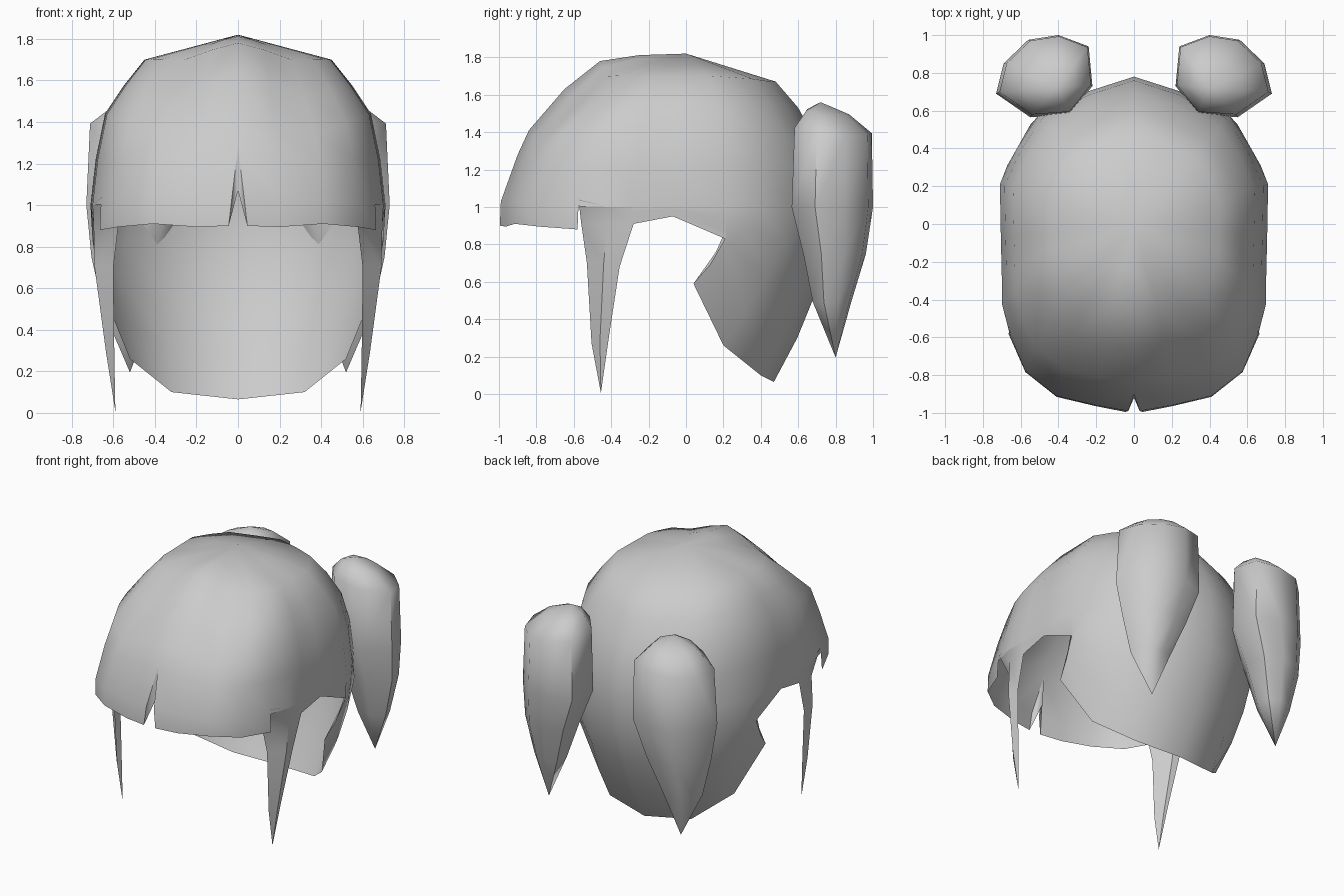
import bpy, bmesh, math
from mathutils import Vector

if "Cube" in bpy.data.objects:
    bpy.data.objects.remove(bpy.data.objects["Cube"])

mat = bpy.data.materials.new("light grey")
mat.diffuse_color = (0.6, 0.6, 0.6, 1)
mat.use_nodes = True
mat.node_tree.nodes["Principled BSDF"].inputs["Base Color"].default_value = mat.diffuse_color


def finish(name, bm, angle=40):
    """Weld, turn normals outward, mirrored mesh object with smooth shading."""
    bmesh.ops.remove_doubles(bm, verts=bm.verts, dist=0.0005)
    bmesh.ops.recalc_face_normals(bm, faces=bm.faces)
    # open sheets: make sure they face away from the head centre
    out = sum((f.normal.dot(f.calc_center_median() - Vector((0, 0, 0.9))) * f.calc_area()
               for f in bm.faces))
    if name != "pigtail" and out < 0:
        bmesh.ops.reverse_faces(bm, faces=bm.faces)
    me = bpy.data.meshes.new(name)
    bm.to_mesh(me)
    bm.free()
    ob = bpy.data.objects.new(name, me)
    bpy.context.collection.objects.link(ob)
    me.materials.append(mat)
    m = ob.modifiers.new("mirror", 'MIRROR')
    m.use_clip = True
    m.merge_threshold = 0.001
    bpy.ops.object.select_all(action='DESELECT')
    ob.select_set(True)
    bpy.context.view_layer.objects.active = ob
    bpy.ops.object.shade_smooth_by_angle(angle=math.radians(angle))
    return ob


def grid(bm, rows):
    """Skin a list of equally long point rows with quads (triangles at poles)."""
    for a, b in zip(rows, rows[1:]):
        for i in range(len(a) - 1):
            pts = []
            for p in (a[i], a[i + 1], b[i + 1], b[i]):
                if all((Vector(p) - Vector(q)).length > 1e-4 for q in pts):
                    pts.append(p)
            if len(pts) > 2:
                bm.faces.new([bm.verts.new(p) for p in pts])


# plan outline of half the head, front centre to back centre
PLAN = [(0, -.99), (.2, -.96), (.41, -.91), (.575, -.78), (.66, -.575), (.70, -.42),
        (.70, -.28), (.705, -.07), (.71, .21), (.62, .4), (.5, .58), (.25, .70), (0, .78)]


def ring(front, back, half, zf, zs, zb, drop=0):
    """One level of the dome; drop chamfers the front corners."""
    pts = []
    for x, y in PLAN:
        r = x / .71
        w = r ** 2
        s = front / -.99 if y < 0 else back / .78
        z = zs * w + (zf if y < 0 else zb) * (1 - w)
        if y < 0:
            z -= drop * min(r / .58, (1 - r) / .42)
        pts.append((x * half / .71, y * s, z))
    return pts


# cap: dome rings from the crown down to the widest level
rows = [[(0, 0, 1.82)] * len(PLAN),
        ring(-.25, .24, .225, 1.812, 1.76, 1.745, .02),
        ring(-.46, .48, .45, 1.78, 1.70, 1.67, .055),
        ring(-.65, .60, .55, 1.63, 1.575, 1.53, .09),
        ring(-.84, .70, .64, 1.41, 1.44, 1.35, .08),
        ring(-.90, .76, .685, 1.28, 1.22, 1.18, .04),
        ring(-.99, .78, .71, 1.03, 1.0, 1.0)]
rows[-1][0] = (.03, -.99, 1.03)          # parting of the fringe
base = rows[-1]
bm = bmesh.new()
grid(bm, rows)

# fringe hem in front
hem = [(x, y * 1.005, .895) for x, y, z in base[:5]]
hem[0] = (.045, -.995, .90)
hem[2] = (.41, -.915, .91)
hem[4] = (.665, -.58, .88)
grid(bm, [base[:5], hem])

# side hem and back curtain, bulging outward
edge = [(.695, -.28, .91), (.70, -.07, .95), (.70, .21, .83), (.655, .04, .59),
        (.52, .20, .26), (.32, .40, .10), (0, .47, .065)]
curtain = []
for t, bulge in ((0, 0), (.25, .06), (.5, .065), (.75, .047), (1, 0)):
    line = []
    for i, (a, b) in enumerate(zip(base[6:], edge)):
        p = Vector(a).lerp(Vector(b), t)
        if i == 3:
            p.x += bulge * .7
        elif i > 3:
            p += Vector((p.x, p.y, 0)).normalized() * bulge
        line.append(tuple(p))
    curtain.append(line)
grid(bm, curtain)
finish("hair_cap", bm)

# folded-in faces of the parting
bm = bmesh.new()
grid(bm, [[(0, -.90, 1.28), (0, -.90, 1.28)],
          [(.03, -.99, 1.03), (0, -.92, 1.07)],
          [(.045, -.995, .90), (0, -.92, 1.07)]])
finish("fringe_parting", bm)

# long pointed lock in front of each ear
bm = bmesh.new()
grid(bm, [[(.655, -.575, 1.04), base[5], base[6]],
          [(.575, -.56, .91), (.695, -.42, .91), (.695, -.28, .91)],
          [(.60, -.53, .70), (.69, -.44, .70), (.68, -.355, .68)],
          [(.595, -.505, .27), (.635, -.46, .29), (.63, -.41, .32)],
          [(.59, -.455, .005)] * 3])
finish("side_lock", bm)

# pigtails: faceted drops hanging behind the head
OUT = [(.22, .73), (.24, .94), (.40, 1.0), (.56, .975), (.69, .85), (.73, .69),
       (.55, .565), (.34, .58)]


def drop(cx, cy, s, z, tilt=0):
    pts = []
    for x, y in OUT + OUT[:1]:
        dx, dy = x - .47, y - .77
        pts.append((cx + dx * s, cy + dy * s, z - tilt * (dx + dy)))
    return pts


bm = bmesh.new()
grid(bm, [[(.41, .72, 1.56)] * 9,
          drop(.44, .75, .53, 1.505, .06),
          drop(.465, .775, .95, 1.41, .10),
          drop(.47, .77, 1.0, 1.0),
          drop(.505, .785, .77, .75),
          drop(.525, .775, .47, .49),
          [(.52, .80, .195)] * 9])
finish("pigtail", bm, 50)
